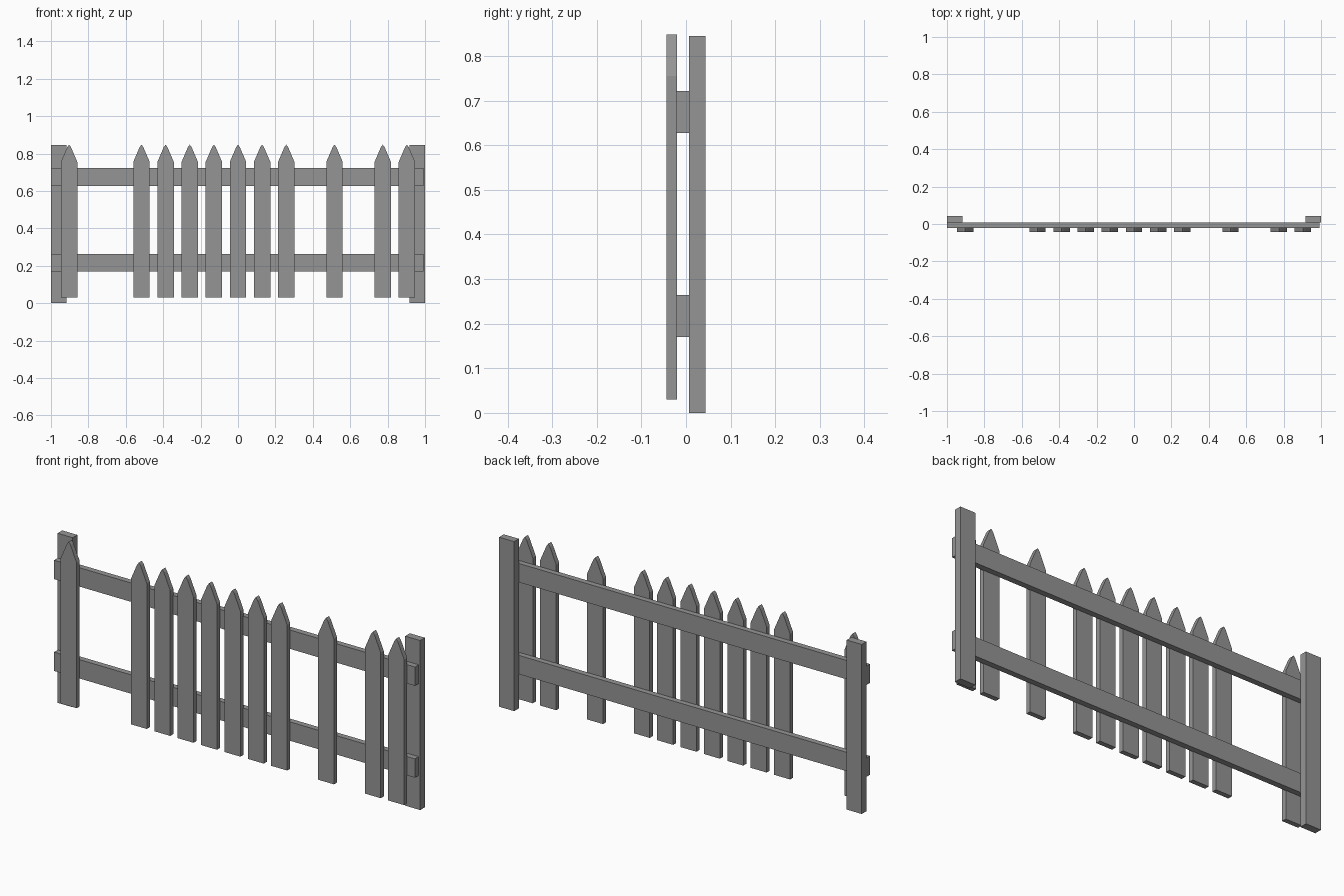
import bpy
import bmesh

cube = bpy.data.objects.get("Cube")
if cube:
    bpy.data.objects.remove(cube, do_unlink=True)

# Single weathered grey material
GREY = (0.3, 0.3, 0.3, 1.0)
wood = bpy.data.materials.new("grey_wood")
wood.use_nodes = True
wood.diffuse_color = GREY
wood.node_tree.nodes["Principled BSDF"].inputs["Base Color"].default_value = GREY


def board(name, profile, y0, y1):
    """Extrude an x-z outline from y0 to y1."""
    bm = bmesh.new()
    face = bm.faces.new([bm.verts.new((x, y0, z)) for x, z in profile])
    grown = bmesh.ops.extrude_face_region(bm, geom=[face])
    moved = [v for v in grown["geom"] if isinstance(v, bmesh.types.BMVert)]
    bmesh.ops.translate(bm, verts=moved, vec=(0, y1 - y0, 0))
    bmesh.ops.recalc_face_normals(bm, faces=bm.faces)
    mesh = bpy.data.meshes.new(name)
    bm.to_mesh(mesh)
    bm.free()
    mesh.materials.append(wood)
    obj = bpy.data.objects.new(name, mesh)
    bpy.context.collection.objects.link(obj)
    return obj


def rect(x0, x1, z0, z1):
    return [(x0, z0), (x1, z0), (x1, z1), (x0, z1)]


# End posts
board("right_post", rect(-1, -0.917, 0, 0.845), 0.007, 0.044)
board("left_post", rect(0.917, 1, 0, 0.845), 0.007, 0.044)

# Horizontal rails
for name, z in (("lower_rail", 0.17), ("upper_rail", 0.628)):
    board(name, rect(-0.999, 0.991, z, z + 0.094), -0.022, 0.007)

# Pointed pickets, with gaps where some are missing
half = [(0.044, 0.03), (0.044, 0.755), (0.01, 0.834)]
outline = half + [(0, 0.848)] + [(-x, z) for x, z in reversed(half)]
for slot in (-7, -4, -3, -2, -1, 0, 1, 2, 4, 6, 7):
    cx = slot * 0.129
    board(f"picket_{slot + 8}", [(cx + x, z) for x, z in outline], -0.044, -0.02)
